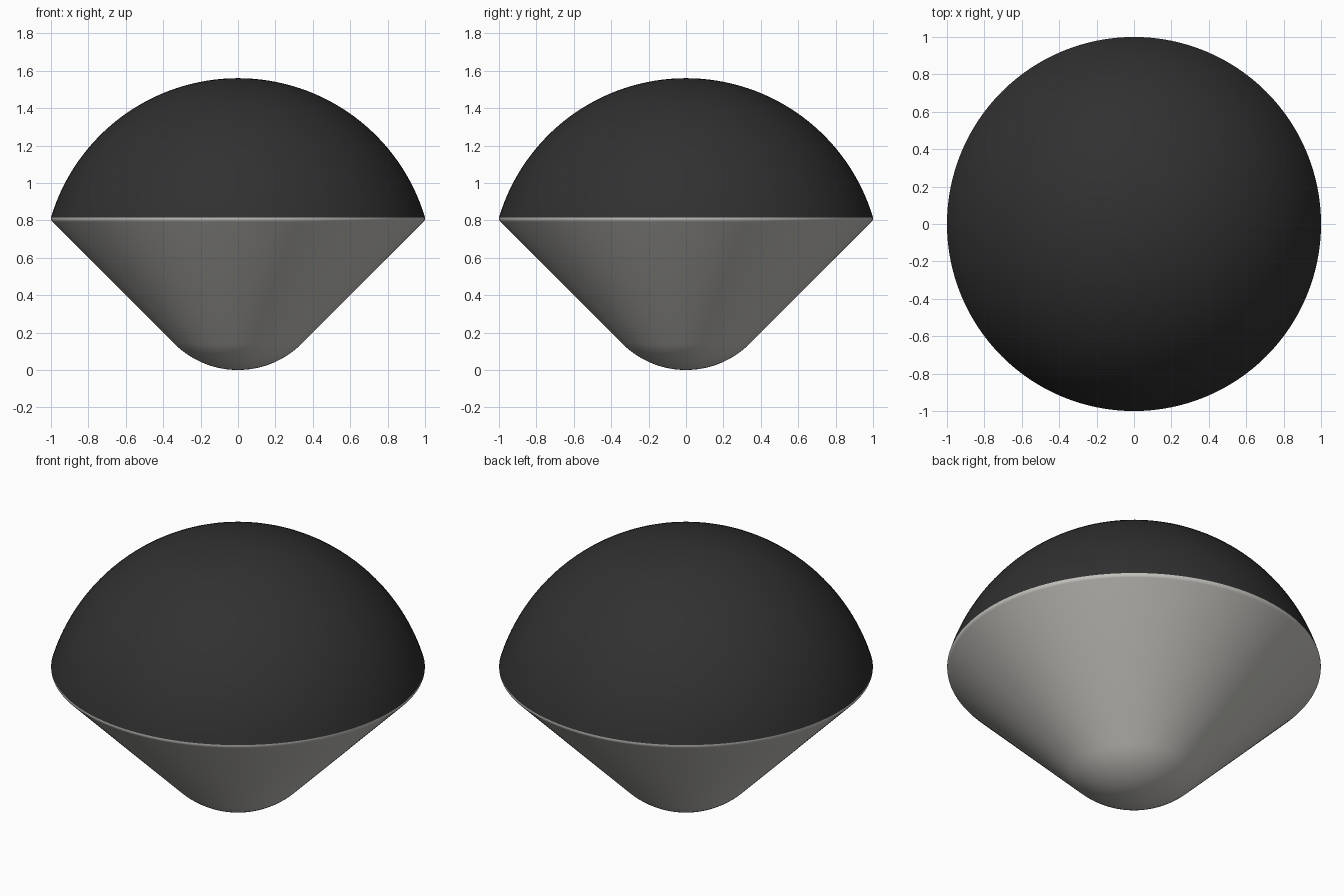
import bpy, bmesh
from math import sin, cos, pi, sqrt, asin
from mathutils import Vector

cube = bpy.data.objects.get("Cube")
if cube:
    bpy.data.objects.remove(cube, do_unlink=True)

SEGMENTS = 128
SEAM_Z = 0.815    # where the dome meets the lower shell
TOP_Z = 1.56


def make_material(name, rgb):
    mat = bpy.data.materials.new(name)
    mat.use_nodes = True
    color = (*rgb, 1)
    mat.diffuse_color = color
    bsdf = mat.node_tree.nodes["Principled BSDF"]
    bsdf.inputs["Base Color"].default_value = color
    bsdf.inputs["Roughness"].default_value = 0.7
    return mat


def arc(radius, center_r, center_z, start, end, steps):
    """Profile points (r, z); angles are measured from straight down."""
    angles = [start + (end - start) * i / steps for i in range(steps + 1)]
    return [(center_r + radius * sin(a), center_z - radius * cos(a)) for a in angles]


def lathe(name, profile, mat):
    """Revolve a profile about the z axis, with normals facing outwards."""
    bm = bmesh.new()
    verts = [bm.verts.new((r, 0, z)) for r, z in profile]
    edges = [bm.edges.new(pair) for pair in zip(verts, verts[1:])]
    bmesh.ops.spin(bm, geom=verts + edges, cent=(0, 0, 0), axis=(0, 0, 1),
                   angle=2 * pi, steps=SEGMENTS, use_merge=True)
    bmesh.ops.remove_doubles(bm, verts=bm.verts, dist=0.0001)
    bm.normal_update()
    middle = Vector((0, 0, SEAM_Z))
    for face in bm.faces:
        if face.normal.dot(face.calc_center_median() - middle) < 0:
            face.normal_flip()
    mesh = bpy.data.meshes.new(name)
    bm.to_mesh(mesh)
    bm.free()
    mesh.materials.append(mat)
    mesh.shade_smooth()
    obj = bpy.data.objects.new(name, mesh)
    bpy.context.collection.objects.link(obj)
    return obj


charcoal = make_material("charcoal", (0.03, 0.03, 0.03))
warm_grey = make_material("warm grey", (0.54, 0.53, 0.50))

# Lower shell: round nose, 45 degree cone, small rounded shoulder, short lip
nose_radius = 0.2 / (sqrt(2) - 1)
shoulder = 0.025
nose = arc(nose_radius, 0, nose_radius, 0, pi / 4, 16)
rim = arc(shoulder, 1 - shoulder, 0.81, pi / 4, pi / 2, 6)
lathe("lower_shell", nose + rim + [(1, SEAM_Z)], warm_grey)

# Upper dome: spherical cap sharing the rim of the shell
height = TOP_Z - SEAM_Z
dome_radius = (1 + height ** 2) / (2 * height)
half_angle = asin(1 / dome_radius)
lathe("upper_dome", arc(dome_radius, 0, TOP_Z - dome_radius,
                        pi - half_angle, pi, 32), charcoal)
